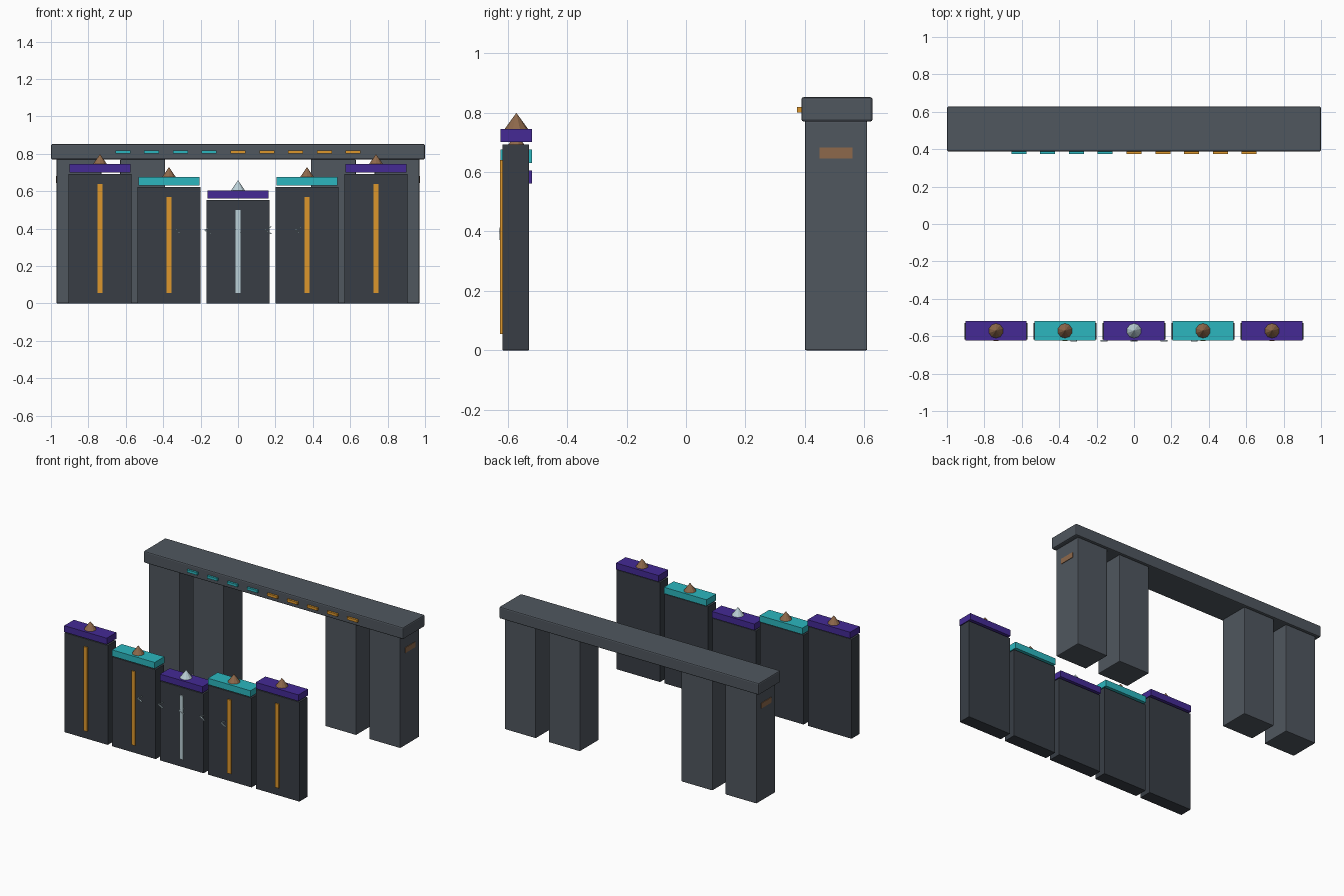
import bpy
from math import atan2, hypot

if "Cube" in bpy.data.objects:
    bpy.data.objects.remove(bpy.data.objects["Cube"])


def material(name, rgb):
    m = bpy.data.materials.new(name)
    m.diffuse_color = (*rgb, 1)
    m.use_nodes = True
    m.node_tree.nodes["Principled BSDF"].inputs["Base Color"].default_value = m.diffuse_color
    return m


STONE = material("stone", (0.08, 0.095, 0.114))
DARK = material("dark_stone", (0.04, 0.048, 0.06))
PURPLE = material("purple", (0.058, 0.023, 0.30))
TEAL = material("teal", (0.025, 0.47, 0.52))
ORANGE = material("orange", (0.73, 0.31, 0.025))
BRONZE = material("bronze", (0.27, 0.14, 0.07))
PALE = material("pale", (0.50, 0.63, 0.68))


def box(name, x, y, z, mat, bevel=0):
    """Box from (min, max) ranges on each axis."""
    bpy.ops.mesh.primitive_cube_add(size=1, location=[sum(r) / 2 for r in (x, y, z)])
    o = bpy.context.object
    o.name = name
    o.scale = [r[1] - r[0] for r in (x, y, z)]
    bpy.ops.object.transform_apply(location=False, rotation=False, scale=True)
    o.data.materials.append(mat)
    if bevel:
        b = o.modifiers.new("bevel", "BEVEL")
        b.width = bevel
        b.segments = 2
    return o


def span(centre, size):
    return (centre - size / 2, centre + size / 2)


# Rear gateway: lintel on two pairs of pillars
box("lintel", (-1, 1), (0.388, 0.628), (0.77, 0.852), STONE, 0.008)
for s in (-1, 1):
    for x in (0.51, 0.85):
        box("pillar", span(s * x, 0.24), (0.40, 0.61), (0, 0.772), STONE, 0.005)
    box("pillar_side_plate", span(s * 0.97, 0.008), (0.45, 0.56), (0.645, 0.682), BRONZE)

# Row of light dashes on the lintel front
for i in range(9):
    box("lintel_dash", span((i - 4) * 0.154, 0.08), (0.374, 0.392),
        span(0.81, 0.018), TEAL if i < 4 else ORANGE)

# Front row of panels, stepping down towards the middle
for i in range(-2, 3):
    x = i * 0.369
    top = 0.553 + 0.07 * abs(i)
    box("panel", span(x, 0.336), (-0.618, -0.528), (0, top), DARK, 0.002)
    box("panel_cap", span(x, 0.328), (-0.624, -0.518), (top + 0.008, top + 0.052),
        TEAL if abs(i) == 1 else PURPLE)
    box("panel_strip", span(x, 0.027), (-0.626, -0.616), (0.055, top - 0.053),
        ORANGE if i else PALE)
    # Faceted finial
    bpy.ops.mesh.primitive_cone_add(vertices=10, radius1=0.04, radius2=0, depth=0.055,
                                    location=(x, -0.571, top + 0.0785))
    finial = bpy.context.object
    finial.name = "finial"
    finial.data.materials.append(BRONZE if i else PALE)

# Thin arrowheads along the panel fronts, each from two slim bars
for i in range(-2, 3):
    for s in (-1, 1):
        bar = box("arrow_bar", span(i * 0.161, hypot(0.034, 0.019)), (-0.628, -0.620),
                  span(0.392 + s * 0.0095, 0.005), PALE)
        bar.rotation_euler.y = -atan2(s * 0.019, 0.034)
